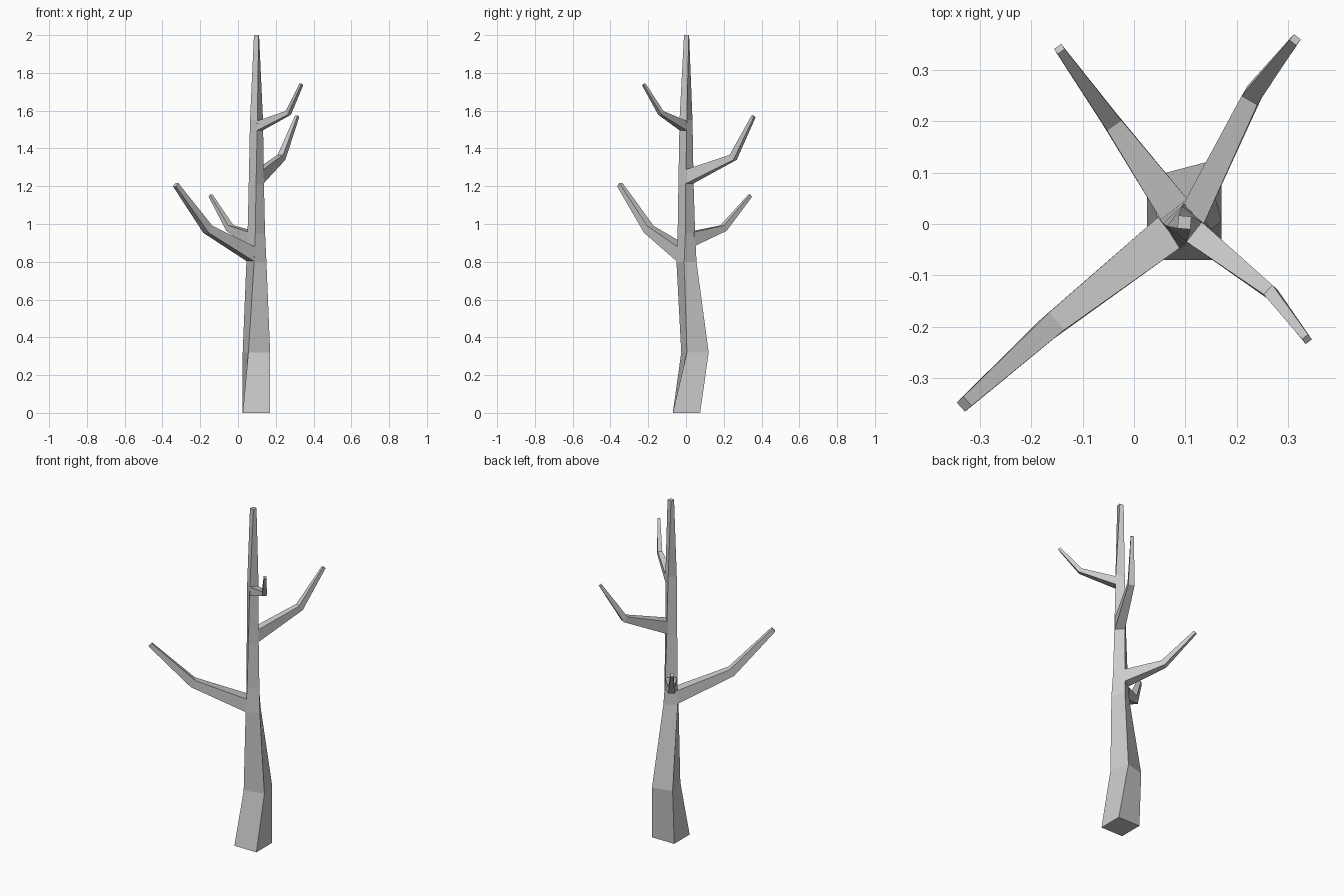
import bpy
from math import radians, cos, sin, sqrt
from mathutils import Vector

if "Cube" in bpy.data.objects:
    bpy.data.objects.remove(bpy.data.objects["Cube"])

UP = Vector((0, 0, 1))


def loft(name, rings):
    """Join four-sided rings into a closed, flat-shaded limb."""
    verts = [v for ring in rings for v in ring]
    faces = [(3, 2, 1, 0)]
    for r in range(len(rings) - 1):
        for i in range(4):
            a, b = r * 4 + i, r * 4 + (i + 1) % 4
            faces.append((a, b, b + 4, a + 4))
    n = len(verts)
    faces.append((n - 4, n - 3, n - 2, n - 1))
    mesh = bpy.data.meshes.new(name)
    mesh.from_pydata(verts, [], faces)
    mesh.update()
    obj = bpy.data.objects.new(name, mesh)
    bpy.context.collection.objects.link(obj)
    return obj


def trunk_ring(x, y, z, side, turn):
    """Level square, turned about the vertical."""
    r = side / sqrt(2)
    angles = [radians(turn + 225 + 90 * i) for i in range(4)]
    return [Vector((x + r * cos(a), y + r * sin(a), z)) for a in angles]


def branch_ring(centre, direction, width, height):
    """Rectangle across the branch, with its width kept level."""
    d = direction.normalized()
    side = d.cross(UP).normalized()
    top = side.cross(d)
    w, h = side * width / 2, top * height / 2
    return [centre - w - h, centre + w - h, centre + w + h, centre - w + h]


def branch(name, root, face_angle, elbow, tip, root_size, elbow_size, tip_size):
    root, elbow, tip = Vector(root), Vector(elbow), Vector(tip)
    a = radians(face_angle)
    out = Vector((cos(a), sin(a), 0))
    d1, d2 = (elbow - root).normalized(), (tip - elbow).normalized()
    loft(name, [
        branch_ring(root - out * 0.006, out, *root_size),
        branch_ring(elbow, d1 + d2, elbow_size, elbow_size),
        branch_ring(tip, d2, tip_size, tip_size),
    ])


# Twisting, tapering trunk: x, y, z, side, turn
loft("trunk", [trunk_ring(*r) for r in [
    (0.0975, 0.0025, 0.00, 0.145, 0),
    (0.0975, 0.0475, 0.32, 0.119, 14.6),
    (0.0975, 0.0025, 0.80, 0.077, 32),
    (0.097, 0.002, 0.95, 0.066, 38),
    (0.097, 0.000, 1.21, 0.057, 43),
    (0.098, 0.000, 1.55, 0.049, 52),
    (0.098, 0.003, 2.00, 0.025, 85),
]])

# Branches growing from the four trunk faces
branch("lower_front_left_branch", (0.065, -0.018, 0.84), -148,
       (-0.16, -0.197, 0.972), (-0.33, -0.35, 1.208), (0.074, 0.08), 0.045, 0.024)
branch("lower_back_left_branch", (0.077, 0.03, 0.92), 125,
       (-0.043, 0.198, 0.978), (-0.145, 0.34, 1.15), (0.066, 0.075), 0.034, 0.017)
branch("upper_back_right_branch", (0.118, 0.02, 1.25), 45,
       (0.23, 0.25, 1.353), (0.313, 0.358, 1.57), (0.056, 0.075), 0.035, 0.017)
branch("upper_front_right_branch", (0.12, -0.018, 1.52), -39,
       (0.266, -0.133, 1.588), (0.336, -0.224, 1.74), (0.049, 0.05), 0.025, 0.015)
